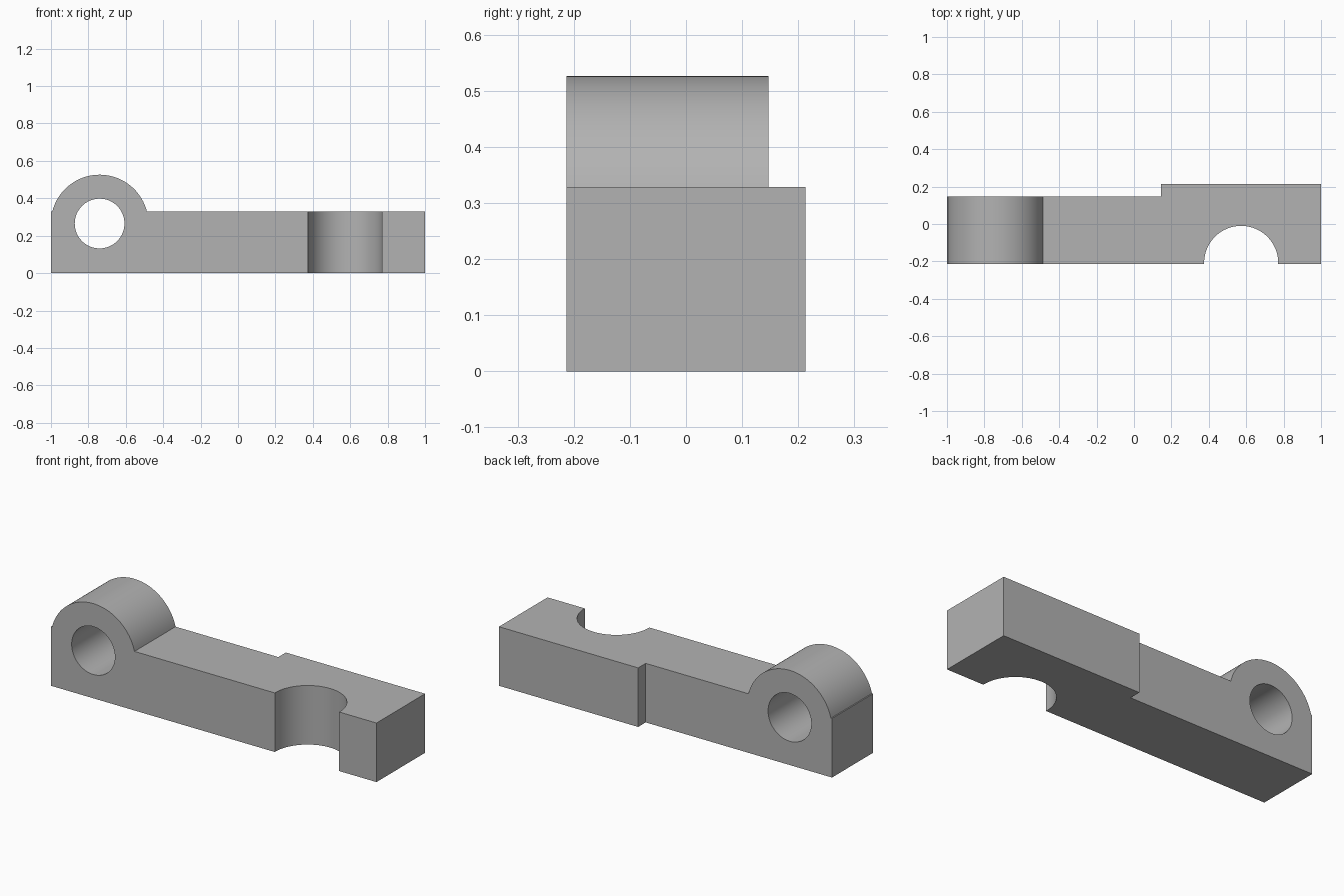
import bpy, bmesh, math
from mathutils import Vector

cube = bpy.data.objects.get("Cube")
if cube:
    bpy.data.objects.remove(cube, do_unlink=True)

HALF_L, HALF_W, BAR_H = 1.0, 0.213, 0.328
ARM_BACK, STEP_X = 0.147, 0.145
BOSS_X, BOSS_Z, BOSS_R, HOLE_R = -0.74, 0.265, 0.261, 0.133
NOTCH_X, NOTCH_Y, NOTCH_R = 0.573, -0.208, 0.198


def arc(cx, cy, r, start, end, n):
    """Points on a circular arc, both ends included."""
    angles = [start + (end - start) * i / n for i in range(n + 1)]
    return [(cx + r * math.cos(a), cy + r * math.sin(a)) for a in angles]


def prism(name, points, place, depth):
    """Extrude a closed outline; place turns (u, v) into a start point."""
    bm = bmesh.new()
    face = bm.faces.new([bm.verts.new(place(u, v)) for u, v in points])
    ext = bmesh.ops.extrude_face_region(bm, geom=[face])
    moved = [g for g in ext["geom"] if isinstance(g, bmesh.types.BMVert)]
    bmesh.ops.translate(bm, vec=Vector(depth), verts=moved)
    bmesh.ops.recalc_face_normals(bm, faces=bm.faces)
    mesh = bpy.data.meshes.new(name)
    bm.to_mesh(mesh)
    bm.free()
    obj = bpy.data.objects.new(name, mesh)
    bpy.context.collection.objects.link(obj)
    return obj


def boolean(obj, cutter, operation):
    """Apply a boolean and discard the cutter."""
    cutter.hide_render = True
    mod = obj.modifiers.new(operation.lower(), "BOOLEAN")
    mod.operation, mod.solver, mod.object = operation, "EXACT", cutter
    bpy.context.view_layer.objects.active = obj
    bpy.ops.object.modifier_apply(modifier=mod.name)
    bpy.data.objects.remove(cutter, do_unlink=True)


def front_plane(x, z):
    return (x, -0.5, z)


def ground_plane(x, y):
    return (x, y, -0.2)


# Side profile: bar with the rounded boss rising at one end
dip = math.asin((BAR_H - BOSS_Z) / BOSS_R)
profile = [(-HALF_L, 0), (HALF_L, 0), (HALF_L, BAR_H)]
profile += arc(BOSS_X, BOSS_Z, BOSS_R, dip, math.pi - dip, 48)
profile += [(-HALF_L, BAR_H)]
bracket = prism("bracket_arm", profile, front_plane, (0, 1, 0))

# Plan outline: stepped back and half-round notch in the front
plan = [(-1.2, -HALF_W), (NOTCH_X - NOTCH_R, -HALF_W)]
plan += arc(NOTCH_X, NOTCH_Y, NOTCH_R, math.pi, 0, 48)
plan += [(NOTCH_X + NOTCH_R, -HALF_W), (1.2, -HALF_W), (1.2, HALF_W),
         (STEP_X, HALF_W), (STEP_X, ARM_BACK), (-1.2, ARM_BACK)]
boolean(bracket, prism("plan_cutter", plan, ground_plane, (0, 0, 1)), "INTERSECT")

# Pivot hole through the boss
circle = arc(BOSS_X, BOSS_Z, HOLE_R, 0, 2 * math.pi, 64)[:-1]
boolean(bracket, prism("hole_cutter", circle, front_plane, (0, 1, 0)), "DIFFERENCE")

# Plain grey finish
grey = bpy.data.materials.new("plain_grey")
grey.use_nodes = True
colour = (0.45, 0.45, 0.45, 1)
grey.diffuse_color = colour
grey.node_tree.nodes["Principled BSDF"].inputs["Base Color"].default_value = colour
bracket.data.materials.clear()
bracket.data.materials.append(grey)

bpy.ops.object.select_all(action="DESELECT")
bracket.select_set(True)
bpy.context.view_layer.objects.active = bracket
bpy.ops.object.shade_smooth_by_angle(angle=math.radians(25))
